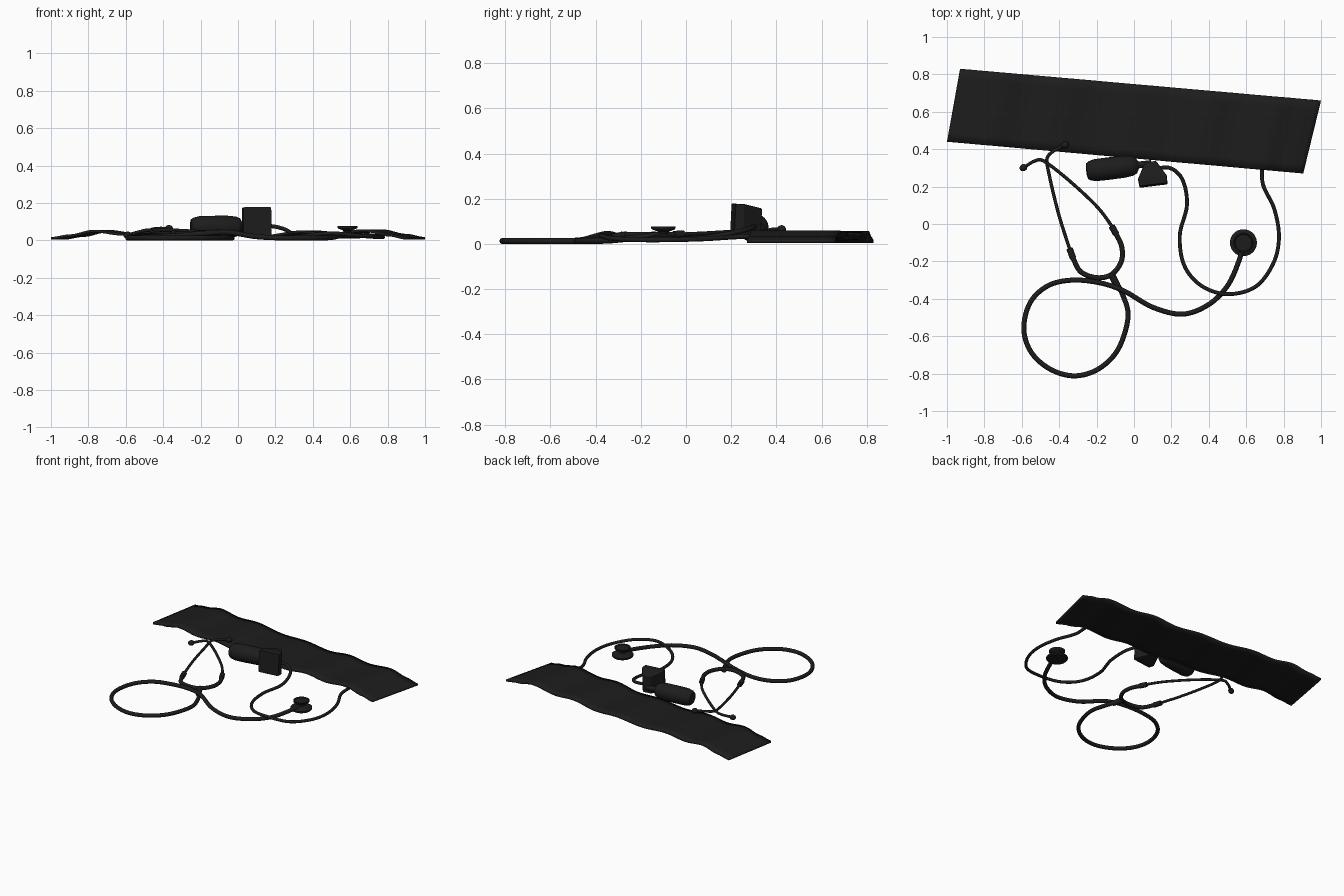
import bpy, bmesh, math
from mathutils import Vector

if "Cube" in bpy.data.objects:
    bpy.data.objects.remove(bpy.data.objects["Cube"])

black = bpy.data.materials.new("black_rubber")
black.diffuse_color = (0.012, 0.012, 0.012, 1)
black.use_nodes = True
black.node_tree.nodes["Principled BSDF"].inputs["Base Color"].default_value = black.diffuse_color


def finish(name, bm, smooth=True):
    bmesh.ops.recalc_face_normals(bm, faces=bm.faces)
    me = bpy.data.meshes.new(name)
    bm.to_mesh(me)
    bm.free()
    ob = bpy.data.objects.new(name, me)
    bpy.context.collection.objects.link(ob)
    me.materials.append(black)
    if smooth:
        bpy.context.view_layer.objects.active = ob
        ob.select_set(True)
        bpy.ops.object.shade_smooth_by_angle(angle=math.radians(40))
        ob.select_set(False)
    return ob


def spline(pts, t):
    # Catmull-Rom through the control points
    i = min(int(t), len(pts) - 2)
    f = t - i
    b, c = Vector(pts[i]), Vector(pts[i + 1])
    a = Vector(pts[i - 1]) if i else 2 * b - c
    d = Vector(pts[i + 2]) if i + 2 < len(pts) else 2 * c - b
    return 0.5 * (2 * b + (c - a) * f + (2 * a - 5 * b + 4 * c - d) * f * f
                  + (3 * b - a - 3 * c + d) * f ** 3)


def tube(name, pts, radius, steps=8):
    cu = bpy.data.curves.new(name, 'CURVE')
    cu.dimensions = '3D'
    cu.bevel_depth = radius
    cu.bevel_resolution = 4
    cu.use_fill_caps = True
    n = (len(pts) - 1) * steps
    sp = cu.splines.new('POLY')
    sp.points.add(n)
    for k, p in enumerate(sp.points):
        p.co = (*spline(pts, k / steps), 1)
    sp.use_smooth = True
    ob = bpy.data.objects.new(name, cu)
    bpy.context.collection.objects.link(ob)
    cu.materials.append(black)
    return ob


def lathe(name, profile, start, direction=(0, 0, 1), segs=32):
    # profile is (radius, distance along the axis)
    bm = bmesh.new()
    rings = []
    for r, h in profile:
        rings.append([bm.verts.new((r * math.cos(2 * math.pi * k / segs),
                                    r * math.sin(2 * math.pi * k / segs), h)) for k in range(segs)])
    for a, b in zip(rings, rings[1:]):
        for k in range(segs):
            j = (k + 1) % segs
            bm.faces.new((a[k], a[j], b[j], b[k]))
    bm.faces.new(rings[0])
    bm.faces.new(rings[-1])
    ob = finish(name, bm)
    ob.rotation_mode = 'QUATERNION'
    ob.rotation_quaternion = Vector(direction).to_track_quat('Z', 'Y')
    ob.location = start
    return ob


# Wavy arm cuff
wave = [(0, .018), (.05, .032), (.12, .057), (.2, .04), (.28, .052), (.4, .032), (.5, .042),
        (.6, .03), (.7, .053), (.78, .04), (.88, .06), (.95, .035), (1, .018)]


def cuff_height(u):
    for (a, za), (b, zb) in zip(wave, wave[1:]):
        if u <= b:
            f = (u - a) / (b - a)
            return za + (zb - za) * (0.5 - 0.5 * math.cos(math.pi * f))
    return wave[-1][1]


fl, fr, bl, br = Vector((-1, .44)), Vector((.905, .27)), Vector((-.93, .83)), Vector((1, .66))
bm = bmesh.new()
nu, nv = 72, 8
grid = []
for i in range(nu + 1):
    row = []
    for j in range(nv + 1):
        u, v = i / nu, j / nv
        p = fl.lerp(fr, u).lerp(bl.lerp(br, u), v)
        row.append(bm.verts.new((p.x, p.y, cuff_height(u))))
    grid.append(row)
for i in range(nu):
    for j in range(nv):
        bm.faces.new((grid[i][j], grid[i + 1][j], grid[i + 1][j + 1], grid[i][j + 1]))
cuff = finish("arm_cuff", bm)
solid = cuff.modifiers.new("thickness", 'SOLIDIFY')
solid.thickness = 0.014
solid.offset = -1

# Squeeze bulb with its valve neck
lathe("squeeze_bulb", [(.02, 0), (.042, .004), (.052, .018), (.059, .05), (.06, .12), (.059, .2),
                       (.054, .245), (.044, .268), (.022, .28), (.018, .285), (.018, .35)],
      (-.255, .282, .07), (.29, .035, .005))

# Pressure gauge: square face, narrower rounded back
bm = bmesh.new()
for w, y, z0, z1 in ((.075, -.06, 0, .155), (.078, -.02, 0, .155), (.03, .065, .02, .14)):
    for x in (-w, w):
        for z in (z0, z1):
            bm.verts.new((x, y, z))
bmesh.ops.convex_hull(bm, input=bm.verts)
gauge = finish("pressure_gauge", bm, False)
gauge.location = (.097, .262, .02)
gauge.rotation_euler = (math.radians(-3), 0, math.radians(7))
bev = gauge.modifiers.new("soft_edges", 'BEVEL')
bev.width = .005
bev.segments = 2

# Air hose from gauge to cuff
tube("air_hose", [(.09, .29, .08), (.19, .3, .075), (.26, .235, .055), (.283, .1, .03), (.245, -.06, .02),
                  (.268, -.22, .018), (.36, -.33, .025), (.5, -.375, .038), (.65, -.335, .025),
                  (.745, -.21, .018), (.775, -.07, .018), (.75, .08, .022), (.69, .21, .03),
                  (.685, .32, .035)], .0105)

# Main stethoscope tubing with its loop
tube("main_tubing", [(-.12, -.27, .03), (-.06, -.38, .018), (-.032, -.5, .013), (-.085, -.67, .013),
                     (-.19, -.775, .013), (-.32, -.812, .013), (-.45, -.775, .013), (-.55, -.685, .013),
                     (-.589, -.56, .013), (-.555, -.42, .015), (-.46, -.33, .02), (-.33, -.3, .025),
                     (-.18, -.315, .038), (-.05, -.36, .043), (.1, -.445, .02), (.26, -.482, .013),
                     (.4, -.43, .013), (.5, -.33, .016), (.56, -.2, .03), (.582, -.11, .042)], .0135)

# Yoke joining both ear tubes
tube("yoke", [(-.33, -.175, .035), (-.285, -.255, .035), (-.2, -.287, .04), (-.12, -.27, .04),
              (-.068, -.2, .04), (-.066, -.12, .04), (-.1, -.045, .04)], .0135)
tube("yoke_stem", [(-.125, -.262, .037), (-.09, -.33, .026)], .019)

# Ear tubes, sleeves and ear tips
arms = {
    "right": [(-.095, -.055, .04), (-.12, -.01, .042), (-.2, .095, .047), (-.35, .235, .055),
              (-.48, .335, .055), (-.53, .337, .045), (-.585, .305, .03)],
    "left": [(-.325, -.185, .035), (-.345, -.13, .037), (-.405, .06, .04), (-.455, .27, .045),
             (-.465, .35, .057), (-.43, .39, .064), (-.375, .42, .064)],
}
for side, pts in arms.items():
    tube(side + "_ear_tube", pts, .009)
    tube(side + "_sleeve", pts[:2], .0175)
    end = Vector(pts[-1])
    lathe(side + "_ear_tip", [(.009, -.012), (.017, -.004), (.019, .008), (.014, .022), (.006, .028)],
          end, end - Vector(pts[-2]), 20)

# Chest piece: diaphragm below, small bell on top
lathe("chest_piece", [(.066, .01), (.072, .016), (.072, .026), (.06, .034), (.025, .04), (.02, .046),
                      (.024, .054), (.05, .064), (.054, .069), (.054, .077), (.048, .078), (.044, .072)],
      (.585, -.1, 0), segs=40)
